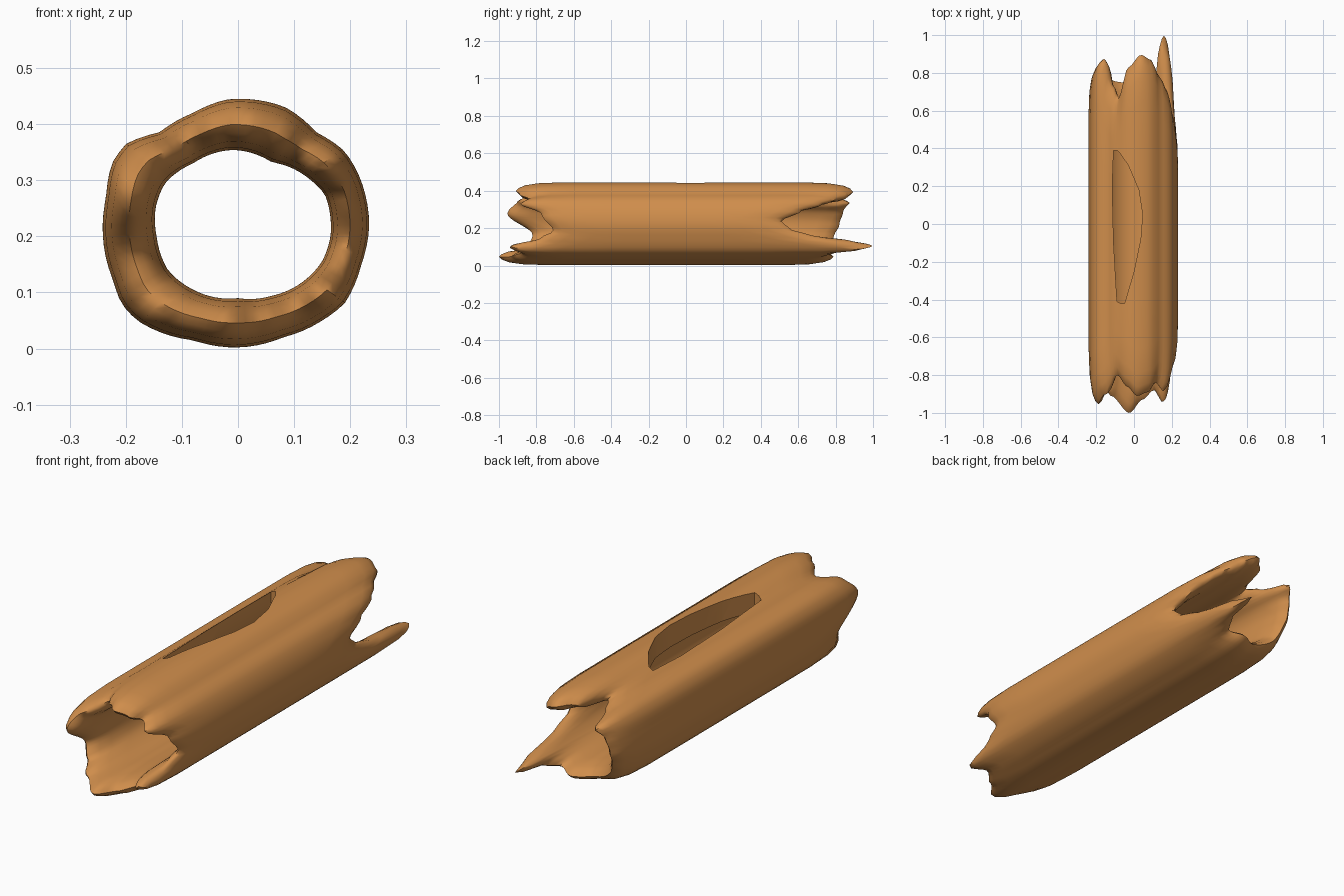
import bpy, bmesh, math

if "Cube" in bpy.data.objects:
    bpy.data.objects.remove(bpy.data.objects["Cube"])

N = 80          # sides around the log
CZ = 0.22       # height of the log axis

# cross-section points (x, z)
OUTER = [(0, .002), (.08, .02), (.15, .05), (.19, .08), (.22, .15), (.234, .22),
         (.215, .31), (.19, .352), (.14, .385), (.085, .43), (-.02, .444), (-.08, .42),
         (-.14, .385), (-.20, .365), (-.225, .33), (-.235, .27), (-.222, .12),
         (-.208, .08), (-.18, .05), (-.08, .015)]
INNER = [(0, .09), (.06, .094), (.11, .115), (.15, .155), (.165, .2), (.155, .275),
         (.13, .30), (.06, .332), (-.01, .354), (-.08, .33), (-.13, .295),
         (-.147, .25), (-.145, .2), (-.125, .14), (-.08, .105)]
# ragged ends: (angle, y)
FRONT = [(-10, -.71), (-22, -.78), (-38, -.945), (-55, -.88), (-75, -.93), (-98, -1),
         (-130, -.91), (-145, -.84), (-163, -.82), (163, -.955), (140, -.90),
         (120, -.80), (102, -.86), (85, -.91), (65, -.89), (50, -.84), (35, -.885), (15, -.77)]
BACK = [(5, .51), (20, .61), (32, .72), (45, .79), (60, .87), (78, .895), (100, .83),
        (117, .67), (130, .74), (143, .875), (160, .84), (180, .82), (200, .79),
        (215, .77), (250, .75), (280, .79), (300, .76), (313, .82), (323, 1),
        (333, .88), (341, .68), (354, .55)]
# opening in the top (x, y)
HOLE = [(-.108, .39), (-.115, .2), (-.108, -.1), (-.09, -.41), (-.07, -.42), (-.05, -.42),
        (0, -.25), (.035, -.08), (.045, .05), (.025, .18), (-.03, .31), (-.075, .375), (-.09, .39)]


def polar(pts):
    return [(math.degrees(math.atan2(z - CZ, x)), math.hypot(x, z - CZ)) for x, z in pts]


def sample(table, a, smooth):
    """Periodic interpolation of (angle, value) pairs."""
    t = sorted((k % 360, v) for k, v in table)
    t = [(t[-1][0] - 360, t[-1][1])] + t + [(t[0][0] + 360, t[0][1])]
    for (a0, v0), (a1, v1) in zip(t, t[1:]):
        if a0 <= a <= a1:
            u = (a - a0) / (a1 - a0)
            if smooth:
                u = u * u * (3 - 2 * u)
            return v0 + (v1 - v0) * u


# wood colour
wood = bpy.data.materials.new("orange brown wood")
wood.diffuse_color = (0.63, 0.27, 0.072, 1)
wood.use_nodes = True
wood.node_tree.nodes["Principled BSDF"].inputs["Base Color"].default_value = wood.diffuse_color

# hollow log: closed wall section for each angle, rounded at both lips
LIP = [(.25, 0), (.12, .05), (.05, .17), (.015, .33), (0, .5),
       (.015, .67), (.05, .83), (.12, .95), (.25, 1)]
MID = (.2, .4, .6, .8)
po, pi_ = polar(OUTER), polar(INNER)
bm = bmesh.new()
rings = []
for i in range(N):
    a = 360 * i / N
    ro = sample(po, a, False)
    ri = sample(pi_, a, False)
    y0, y1 = sample(FRONT, a, True), sample(BACK, a, True)
    sec = [(y0 + d, f) for d, f in LIP]
    s, e = y0 + .25, y1 - .25
    sec += [(s + (e - s) * m, 1) for m in MID]
    sec += [(y1 - d, 1 - f) for d, f in LIP]
    sec += [(e + (s - e) * m, 0) for m in MID]
    c, sn = math.cos(math.radians(a)), math.sin(math.radians(a))
    rings.append([bm.verts.new(((ro + (ri - ro) * f) * c, y, CZ + (ro + (ri - ro) * f) * sn))
                  for y, f in sec])
for i in range(N):
    p, q = rings[i], rings[(i + 1) % N]
    for j in range(len(p)):
        k = (j + 1) % len(p)
        bm.faces.new((p[j], p[k], q[k], q[j]))
# soften the facets
bmesh.ops.smooth_vert(bm, verts=bm.verts, factor=0.2, use_axis_x=True, use_axis_y=False, use_axis_z=True)
bmesh.ops.recalc_face_normals(bm, faces=bm.faces)
me = bpy.data.meshes.new("hollow_log")
bm.to_mesh(me)
bm.free()
log = bpy.data.objects.new("hollow_log", me)
bpy.context.collection.objects.link(log)
me.materials.append(wood)

# cutter for the opening in the top
bm = bmesh.new()
low = [bm.verts.new((x, y, .25)) for x, y in HOLE]
top = [bm.verts.new((x, y, .6)) for x, y in HOLE]
bm.faces.new(low)
bm.faces.new(top)
for i in range(len(HOLE)):
    k = (i + 1) % len(HOLE)
    bm.faces.new((low[i], low[k], top[k], top[i]))
bmesh.ops.recalc_face_normals(bm, faces=bm.faces)
cm = bpy.data.meshes.new("opening_cutter")
bm.to_mesh(cm)
bm.free()
cm.materials.append(wood)
cutter = bpy.data.objects.new("opening_cutter", cm)
bpy.context.collection.objects.link(cutter)
cutter.hide_render = True

mod = log.modifiers.new("opening", 'BOOLEAN')
mod.operation = 'DIFFERENCE'
mod.solver = 'EXACT'
mod.object = cutter
bpy.context.view_layer.objects.active = log
log.select_set(True)
bpy.ops.object.modifier_apply(modifier=mod.name)
bpy.data.objects.remove(cutter)
bpy.ops.object.shade_smooth_by_angle(angle=math.radians(55))
